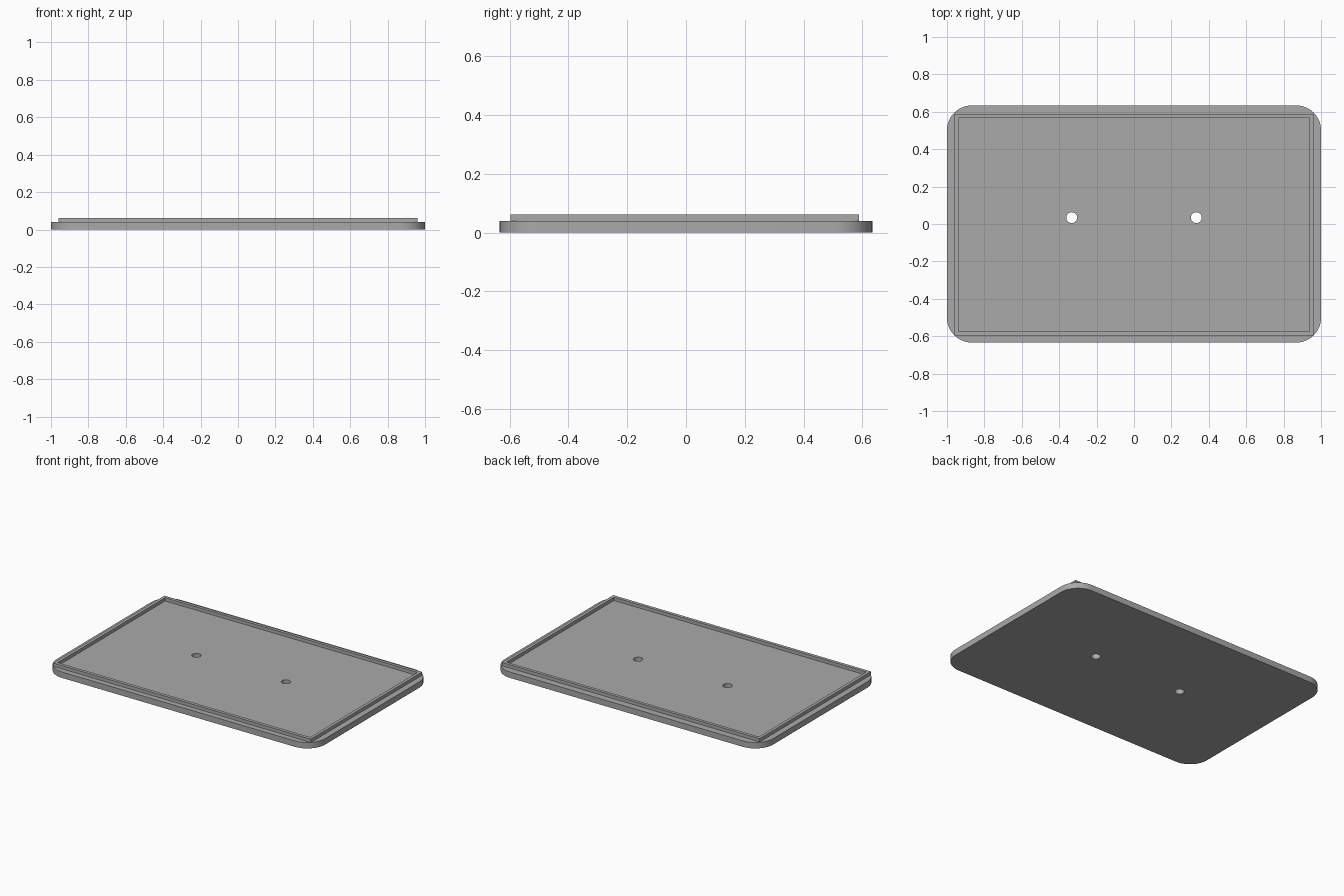
import bpy, bmesh
from math import sin, cos, pi, radians
from mathutils import Vector

cube = bpy.data.objects.get("Cube")
if cube:
    bpy.data.objects.remove(cube)

grey = bpy.data.materials.new("plain grey")
grey.use_nodes = True
grey.diffuse_color = (0.4, 0.4, 0.4, 1)
grey.node_tree.nodes["Principled BSDF"].inputs["Base Color"].default_value = grey.diffuse_color


def rectangle(x, y0, y1):
    return [(-x, y0), (x, y0), (x, y1), (-x, y1)]


def rounded_rectangle(x, y, r, steps=12):
    points = []
    for i, (sx, sy) in enumerate([(1, 1), (-1, 1), (-1, -1), (1, -1)]):
        for k in range(steps + 1):
            a = (i + k / steps) * pi / 2
            points.append((sx * (x - r) + r * cos(a), sy * (y - r) + r * sin(a)))
    return points


def circle(x, y, r, n=32):
    return [(x + r * cos(2 * pi * k / n), y + r * sin(2 * pi * k / n)) for k in range(n)]


def slab(name, loops, z0, z1):
    """Fill an outline with openings, then extrude it upward."""
    bm = bmesh.new()
    for loop in loops:
        verts = [bm.verts.new((x, y, z0)) for x, y in loop]
        for a, b in zip(verts, verts[1:] + verts[:1]):
            bm.edges.new((a, b))
    bmesh.ops.triangle_fill(bm, edges=bm.edges[:], use_beauty=True)
    up = bmesh.ops.extrude_face_region(bm, geom=bm.faces[:], use_keep_orig=True)
    moved = [v for v in up["geom"] if isinstance(v, bmesh.types.BMVert)]
    bmesh.ops.translate(bm, verts=moved, vec=Vector((0, 0, z1 - z0)))
    bmesh.ops.recalc_face_normals(bm, faces=bm.faces[:])
    # Merge the flat triangles into clean faces
    bmesh.ops.dissolve_limit(bm, angle_limit=radians(1), verts=[], edges=bm.edges[:])
    mesh = bpy.data.meshes.new(name)
    bm.to_mesh(mesh)
    bm.free()
    mesh.materials.append(grey)
    obj = bpy.data.objects.new(name, mesh)
    bpy.context.collection.objects.link(obj)
    bpy.ops.object.select_all(action="DESELECT")
    obj.select_set(True)
    bpy.context.view_layer.objects.active = obj
    bpy.ops.object.shade_smooth_by_angle(angle=radians(30))
    return obj


# Base plate with rounded corners and two screw holes
holes = [circle(side * 0.333, 0.034, 0.029) for side in (-1, 1)]
slab("base_plate", [rounded_rectangle(1, 0.634, 0.133)] + holes, 0, 0.04)

# Raised lip, set slightly toward the front
slab("raised_lip", [rectangle(0.96, -0.597, 0.588), rectangle(0.939, -0.575, 0.567)], 0.04, 0.062)
